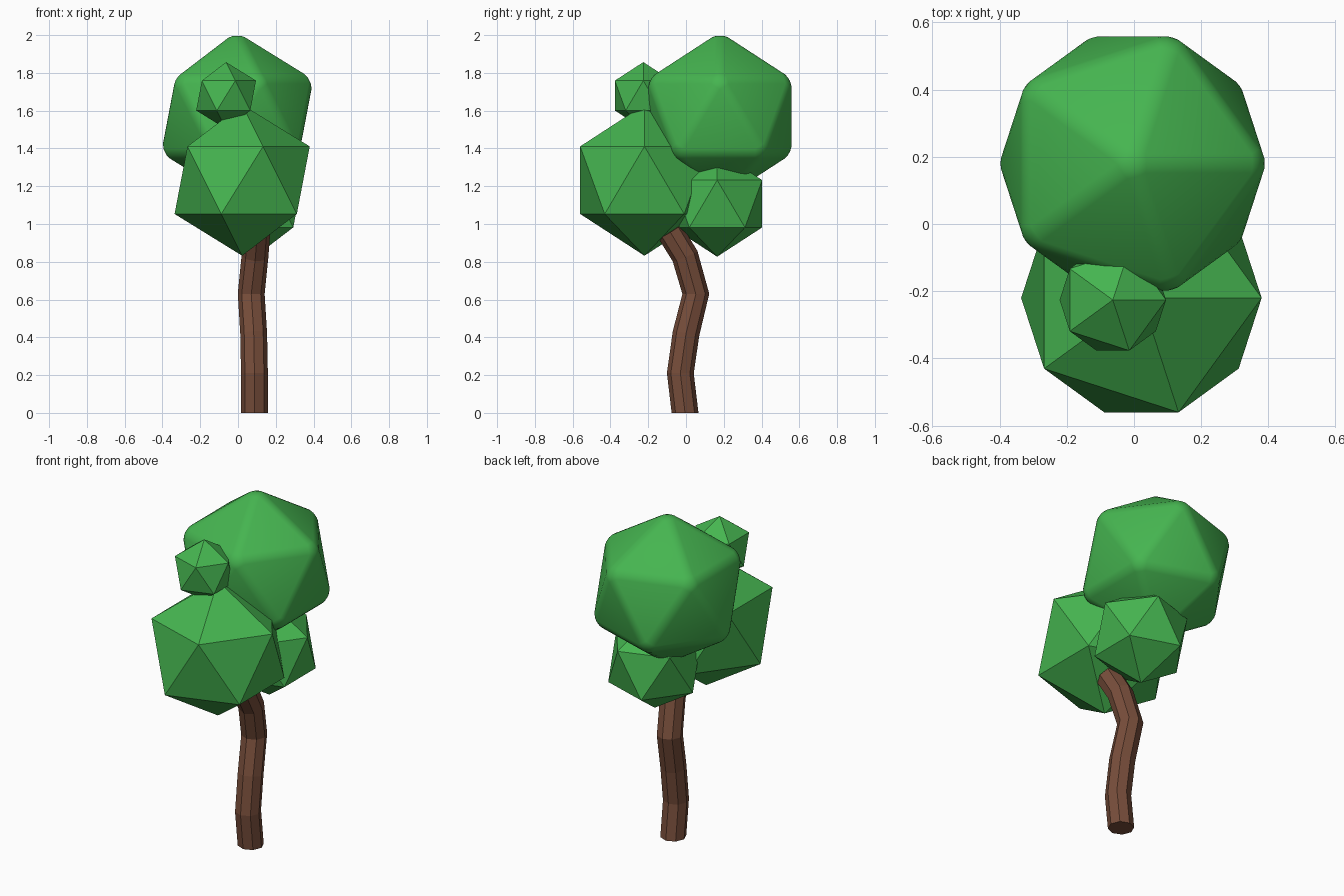
import bpy
import bmesh
from math import cos, sin, tau
from mathutils import Vector

cube = bpy.data.objects.get("Cube")
if cube:
    bpy.data.objects.remove(cube, do_unlink=True)


def make_material(name, rgb):
    mat = bpy.data.materials.new(name)
    mat.use_nodes = True
    color = (*rgb, 1.0)
    mat.diffuse_color = color
    mat.node_tree.nodes["Principled BSDF"].inputs["Base Color"].default_value = color
    return mat


leaf_green = make_material("leaf green", (0.06, 0.46, 0.08))
bark_brown = make_material("bark brown", (0.185, 0.075, 0.043))


def finish(name, bm, mat):
    mesh = bpy.data.meshes.new(name)
    bm.to_mesh(mesh)
    bm.free()
    mesh.materials.append(mat)
    obj = bpy.data.objects.new(name, mesh)
    bpy.context.collection.objects.link(obj)
    return obj


# Foliage: low-poly icosahedron clumps
def clump(name, center, radius):
    bm = bmesh.new()
    bmesh.ops.create_icosphere(bm, subdivisions=1, radius=radius)
    obj = finish(name, bm, leaf_green)
    obj.location = center
    return obj


clump("front_foliage", (0.022, -0.22, 1.232), 0.40)
clump("small_top_foliage", (-0.063, -0.226, 1.68), 0.177)
clump("lower_back_foliage", (0.09, 0.165, 1.107), 0.28)

# The crown has softly rounded edges and smooth shading
crown = clump("crown_foliage", (-0.004, 0.18, 1.57), 0.452)
bevel = crown.modifiers.new("rounded_edges", "BEVEL")
bevel.width = 0.03
bevel.segments = 3
bevel.limit_method = "NONE"
crown.data.shade_smooth()

# Trunk: an eight-sided tube swept along a bent path
path = [Vector(p) for p in (
    (0.087, -0.005, 0), (0.087, -0.03, 0.21), (0.083, 0.0, 0.42),
    (0.07, 0.052, 0.63), (0.09, -0.005, 0.83), (0.10, -0.085, 0.96))]
SIDES = 8
RADIUS = 0.071

bm = bmesh.new()
rings = []
for i, point in enumerate(path):
    before = path[max(i - 1, 0)]
    after = path[min(i + 1, len(path) - 1)]
    tangent = Vector((0, 0, 1)) if i == 0 else (after - before).normalized()
    side = Vector((1, 0, 0))
    side = (side - tangent * side.dot(tangent)).normalized()
    depth = tangent.cross(side)
    rings.append([bm.verts.new(point + RADIUS * (side * cos(tau * k / SIDES)
                                                 + depth * sin(tau * k / SIDES)))
                  for k in range(SIDES)])
for low, high in zip(rings, rings[1:]):
    for k in range(SIDES):
        n = (k + 1) % SIDES
        bm.faces.new((low[k], low[n], high[n], high[k]))
bm.faces.new(rings[0][::-1])
bm.faces.new(rings[-1])
bmesh.ops.recalc_face_normals(bm, faces=bm.faces)
finish("trunk", bm, bark_brown)
